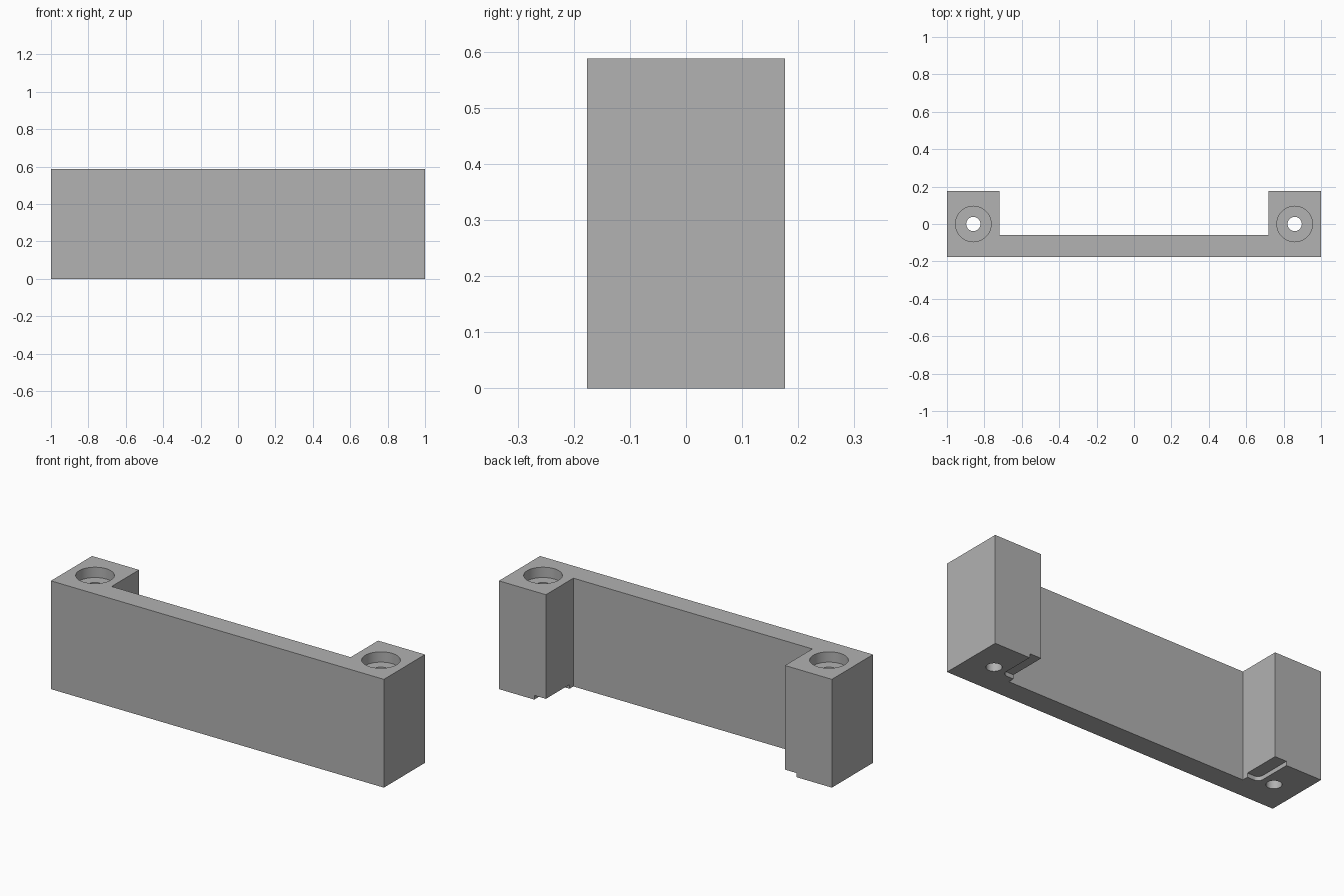
import bpy, bmesh, math

cube = bpy.data.objects.get("Cube")
if cube:
    bpy.data.objects.remove(cube, do_unlink=True)

# Main sizes
HALF_L, HALF_W, HEIGHT = 1.0, 0.1765, 0.588
LEG_X, BAR_Y = 0.718, -0.059
HOLE_X, BORE_R, HOLE_R, BORE_DEPTH = 0.859, 0.095, 0.038, 0.056
SLOT_W, SLOT_END, SLOT_H, SLOT_R = 0.07, -0.026, 0.0225, 0.03

grey = bpy.data.materials.new("plain grey")
grey.use_nodes = True
colour = (0.445, 0.445, 0.445, 1)
grey.diffuse_color = colour
grey.node_tree.nodes["Principled BSDF"].inputs["Base Color"].default_value = colour


def prism(name, outline, z0, z1):
    """Extrude an outline in the ground plane from z0 to z1."""
    bm = bmesh.new()
    face = bm.faces.new([bm.verts.new((x, y, z0)) for x, y in outline])
    top = bmesh.ops.extrude_face_region(bm, geom=[face])["geom"]
    for v in top:
        if isinstance(v, bmesh.types.BMVert):
            v.co.z = z1
    bmesh.ops.recalc_face_normals(bm, faces=bm.faces)
    mesh = bpy.data.meshes.new(name)
    bm.to_mesh(mesh)
    bm.free()
    mesh.materials.append(grey)
    obj = bpy.data.objects.new(name, mesh)
    bpy.context.collection.objects.link(obj)
    return obj


def arc(cx, cy, r, start, end, steps):
    angles = [start + (end - start) * i / steps for i in range(steps + 1)]
    return [(cx + r * math.cos(a), cy + r * math.sin(a)) for a in angles]


def cut(target, cutter):
    cutter.hide_render = True
    mod = target.modifiers.new("cut", "BOOLEAN")
    mod.operation = "DIFFERENCE"
    mod.solver = "EXACT"
    mod.object = cutter
    bpy.context.view_layer.objects.active = target
    bpy.ops.object.modifier_apply(modifier=mod.name)
    bpy.data.objects.remove(cutter, do_unlink=True)


# U-shaped body: front bar with a leg at each end
bracket = prism("bracket_body", [
    (-HALF_L, -HALF_W), (HALF_L, -HALF_W), (HALF_L, HALF_W), (LEG_X, HALF_W),
    (LEG_X, BAR_Y), (-LEG_X, BAR_Y), (-LEG_X, HALF_W), (-HALF_L, HALF_W)], 0, HEIGHT)

for side in (-1, 1):
    # Counterbored screw hole through each leg
    for name, r, z0 in (("screw_hole", HOLE_R, -0.1), ("counterbore", BORE_R, HEIGHT - BORE_DEPTH)):
        circle = arc(side * HOLE_X, 0, r, 0, math.tau, 64)[:-1]
        cut(bracket, prism(name, circle, z0, HEIGHT + 0.1))

    # Shallow round-cornered recess under the inner edge of each leg
    wall = LEG_X + SLOT_W
    corner = arc(wall - SLOT_R, SLOT_END + SLOT_R, SLOT_R, -math.pi / 2, 0, 10)
    outline = [(LEG_X - 0.05, SLOT_END)] + corner + [(wall, 0.3), (LEG_X - 0.05, 0.3)]
    cut(bracket, prism("recess", [(side * x, y) for x, y in outline], -0.1, SLOT_H))

# Smooth hole walls, sharp edges
bpy.ops.object.select_all(action="DESELECT")
bracket.select_set(True)
bpy.context.view_layer.objects.active = bracket
bpy.ops.object.shade_smooth_by_angle(angle=math.radians(30))
